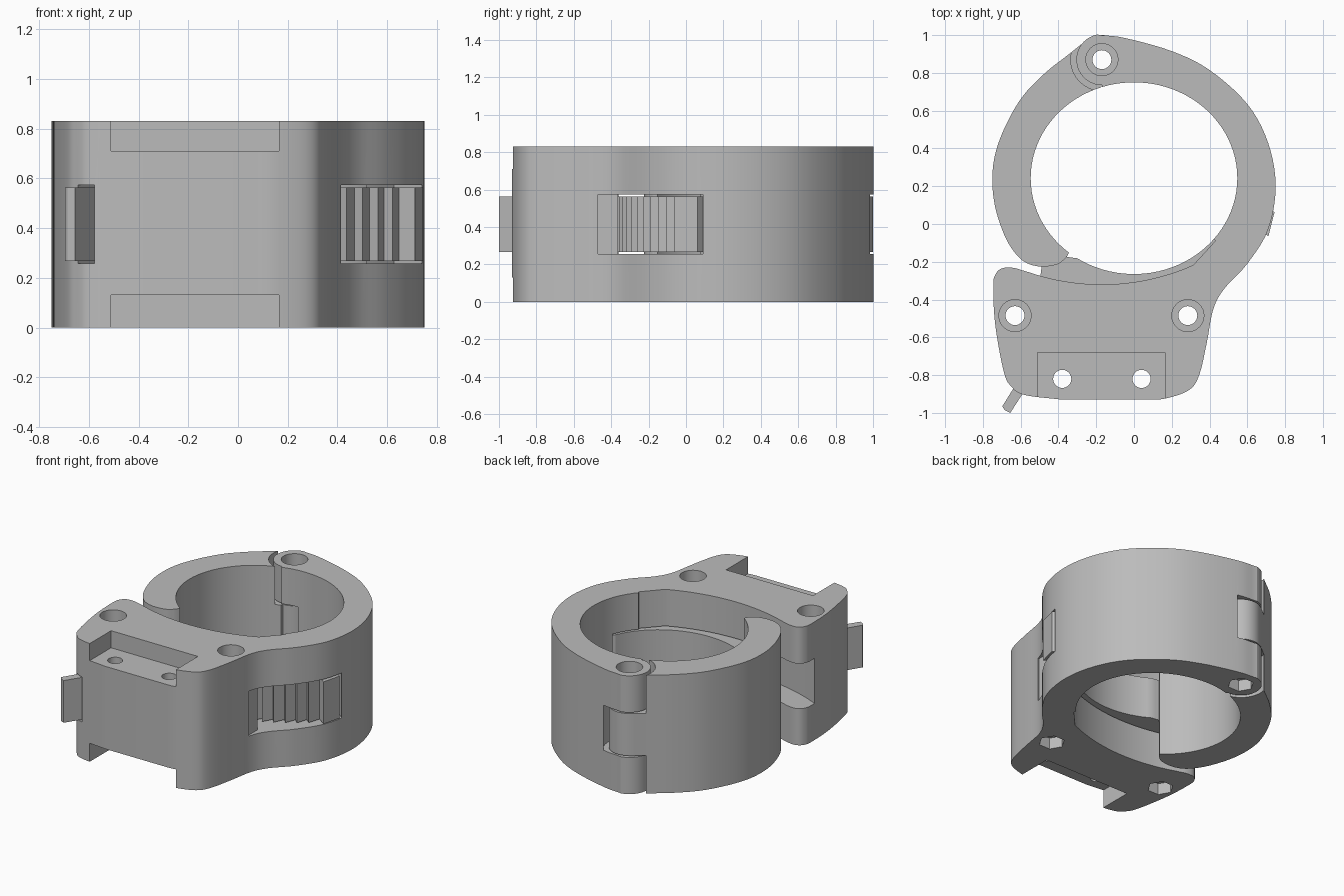
import bpy, bmesh
from math import cos, sin, radians
from mathutils import Vector

if "Cube" in bpy.data.objects:
    bpy.data.objects.remove(bpy.data.objects["Cube"])

grey = bpy.data.materials.new("plain grey")
grey.use_nodes = True
grey.diffuse_color = (0.5, 0.5, 0.5, 1)
grey.node_tree.nodes["Principled BSDF"].inputs["Base Color"].default_value = grey.diffuse_color

HEIGHT = 0.83
HINGE = (-0.17, 0.87)
PIVOTS = [(-0.63, -0.485), (0.285, -0.485)]
SCREWS = [(-0.38, -0.82), (0.04, -0.82)]
SLOT = (0.257, 0.573)      # middle band of the height
INSERT = (0.267, 0.563)    # parts running inside that band
BELOW, ABOVE = -0.1, HEIGHT + 0.1


def polar(radius, angle, centre=HINGE):
    a = radians(angle)
    return (centre[0] + radius * cos(a), centre[1] + radius * sin(a))


def arc(radius, start, end, steps=24, centre=HINGE):
    return [polar(radius, start + (end - start) * i / steps, centre) for i in range(steps + 1)]


def spline(points, steps=5):
    """Smooth open curve through the points."""
    p = [Vector(q) for q in points]
    p = [2 * p[0] - p[1]] + p + [2 * p[-1] - p[-2]]
    out = []
    for a, b, c, d in zip(p, p[1:], p[2:], p[3:]):
        for i in range(steps):
            t = i / steps
            out.append(tuple(b + (c - a) * t / 2 + (2 * a - 5 * b + 4 * c - d) * t * t / 2
                             + (3 * b - a - 3 * c + d) * t ** 3 / 2))
    return out + [tuple(points[-1])]


def prism(name, outline, z0, z1):
    bm = bmesh.new()
    face = bm.faces.new([bm.verts.new((x, y, z0)) for x, y in outline])
    top = bmesh.ops.extrude_face_region(bm, geom=[face])["geom"]
    bmesh.ops.translate(bm, vec=(0, 0, z1 - z0),
                        verts=[v for v in top if isinstance(v, bmesh.types.BMVert)])
    bmesh.ops.recalc_face_normals(bm, faces=bm.faces)
    mesh = bpy.data.meshes.new(name)
    bm.to_mesh(mesh)
    bm.free()
    mesh.materials.append(grey)
    obj = bpy.data.objects.new(name, mesh)
    bpy.context.collection.objects.link(obj)
    return obj


def combine(obj, outline, z0, z1, operation="DIFFERENCE"):
    tool = prism("helper", outline, z0, z1)
    tool.hide_render = True
    mod = obj.modifiers.new("combine", "BOOLEAN")
    mod.operation, mod.solver, mod.object = operation, "EXACT", tool
    bpy.context.view_layer.objects.active = obj
    bpy.ops.object.modifier_apply(modifier=mod.name)
    bpy.data.objects.remove(tool)


def disc(radius, centre, sides=32):
    return arc(radius, 0, 360 - 360 / sides, sides - 1, centre)


def box(x0, x1, y0, y1):
    return [(x0, y0), (x1, y0), (x1, y1), (x0, y1)]


def bolt_hole(obj, centre):
    combine(obj, disc(0.05, centre), BELOW, ABOVE)
    combine(obj, disc(0.085, centre), HEIGHT - 0.08, ABOVE)
    combine(obj, disc(0.085, centre, 6), BELOW, 0.08)


opening = [(0.547 * cos(radians(a)), 0.2425 + 0.5075 * sin(radians(a))) for a in range(0, 360, 4)]

# Body: fixed half of the ring with the mounting block
right_side = spline([(-0.18, 1), (-0.05, 0.985), (0.2, 0.915), (0.4, 0.815), (0.6, 0.635),
                     (0.71, 0.43), (0.75, 0.2), (0.71, -0.03), (0.6, -0.21), (0.48, -0.34),
                     (0.42, -0.45), (0.385, -0.63), (0.345, -0.8), (0.29, -0.88),
                     (0.16, -0.925), (0.05, -0.93)])
left_side = spline([(-0.38, -0.93), (-0.58, -0.905), (-0.65, -0.86), (-0.69, -0.78),
                    (-0.735, -0.53), (-0.745, -0.33), (-0.735, -0.27), (-0.7, -0.235),
                    (-0.64, -0.232), (-0.575, -0.25)])
body = prism("body", right_side + left_side + arc(1.19, -109, -66)
             + [(0.43, -0.09), (0.3, 0.2), (-0.15, 0.6)] + arc(0.135, -90, -260), 0, HEIGHT)
combine(body, opening, BELOW, ABOVE)

# Curved channel for the toothed tongue, its side window, and the hinge gap
combine(body, arc(1.05, -125, -40.5) + arc(1.36, -40.5, -125), *SLOT)
combine(body, [(0.405, -0.47), (0.7, -0.47), (0.78, -0.1), (0.6, -0.1), (0.405, -0.3)], *SLOT)
combine(body, disc(0.168, HINGE), *SLOT)

# Mounting recesses on top and bottom, with screw holes
plate = box(-0.51, 0.165, -1.1, -0.68)
combine(body, plate, 0.71, ABOVE)
combine(body, plate, BELOW, 0.13)
for spot in SCREWS:
    combine(body, disc(0.048, spot), BELOW, ABOVE)
for spot in PIVOTS + [HINGE]:
    bolt_hole(body, spot)

# Jaw: swinging half of the ring
outer = spline([(-0.25, 0.975), (-0.35, 0.895), (-0.47, 0.8), (-0.59, 0.675), (-0.68, 0.52),
                (-0.735, 0.37), (-0.75, 0.23), (-0.735, 0.09), (-0.69, -0.05), (-0.64, -0.14),
                (-0.58, -0.2), (-0.5, -0.225), (-0.41, -0.215), (-0.36, -0.18)])
jaw = prism("jaw", arc(0.13, -90, 110) + outer + [(-0.2, 0.1), (-0.2, 0.6)], 0, HEIGHT)
combine(jaw, disc(0.165, HINGE), INSERT[1], ABOVE)
combine(jaw, disc(0.165, HINGE), BELOW, INSERT[0])

# Toothed tongue on the end of the jaw
teeth = [polar(1.22, -41.5), polar(1.285, -46.7), polar(1.21, -47.5)]
PITCH = 3.4
for i in range(1, 18):
    angle = -47.5 - PITCH * i
    teeth += [polar(1.255, angle), polar(1.21, angle - 0.4)]
combine(jaw, arc(1.06, -107, -41.5) + teeth, *INSERT, "UNION")
combine(jaw, opening, BELOW, ABOVE)
combine(jaw, disc(0.05, HINGE), BELOW, ABOVE)

# Release tab at the front corner, sitting in its own pocket
combine(body, [(-0.715, -0.97), (-0.645, -1.01), (-0.5, -0.785), (-0.56, -0.745)], *SLOT)
tab = prism("release_tab", [(-0.697, -0.965), (-0.685, -0.985), (-0.655, -1),
                            (-0.52, -0.79), (-0.57, -0.76)], *INSERT)

for obj in (body, jaw, tab):
    bpy.ops.object.select_all(action="DESELECT")
    obj.select_set(True)
    bpy.context.view_layer.objects.active = obj
    bpy.ops.object.shade_smooth_by_angle(angle=radians(25))
